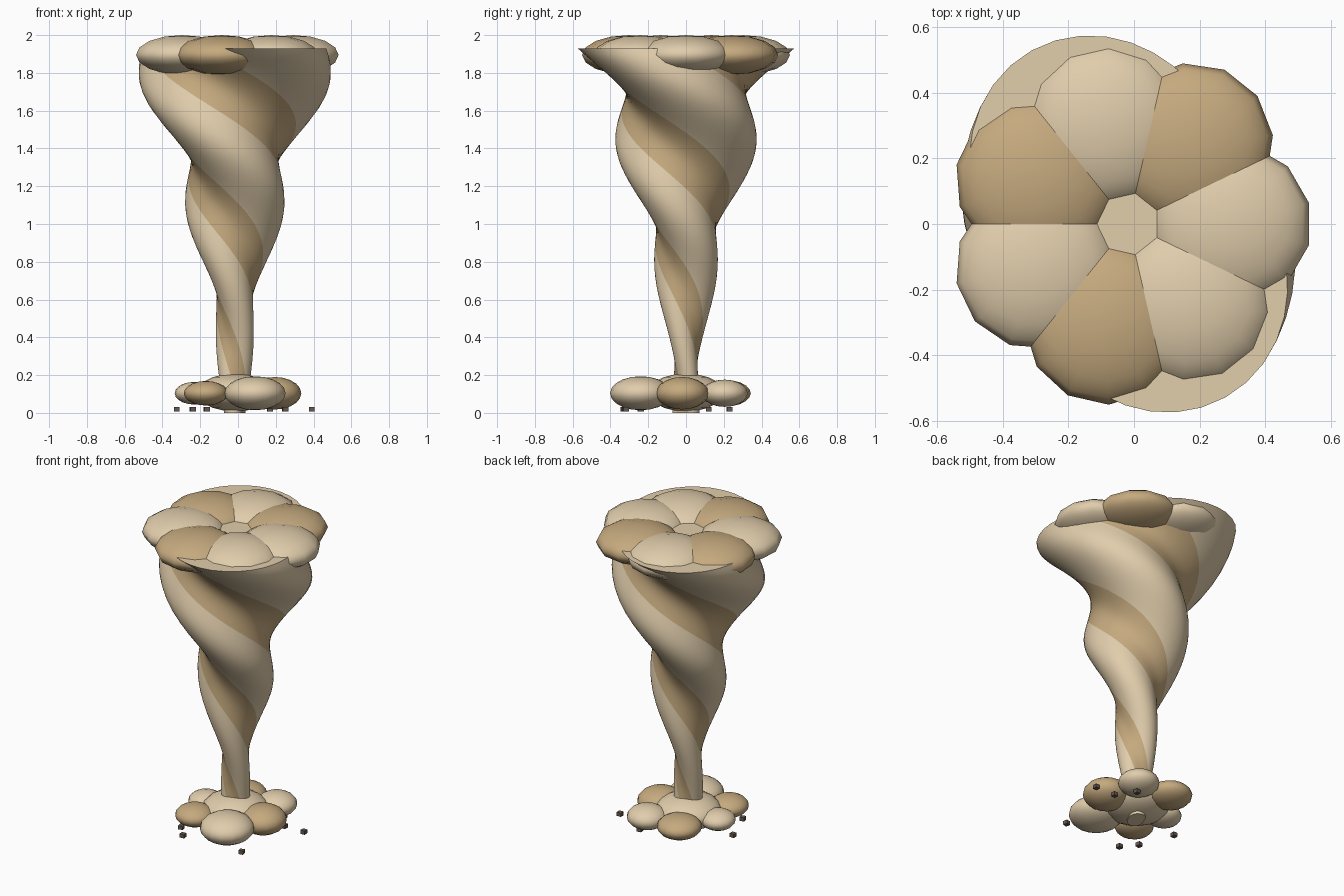
import bpy, bmesh
from math import sin, cos, pi, radians

if "Cube" in bpy.data.objects:
    bpy.data.objects.remove(bpy.data.objects["Cube"])

def mat(name, c):
    m = bpy.data.materials.new(name)
    m.diffuse_color = (*c, 1)
    m.use_nodes = True
    m.node_tree.nodes["Principled BSDF"].inputs["Base Color"].default_value = m.diffuse_color
    return m

LIGHT = mat("light_dust", (0.75, 0.61, 0.41))
DARK = mat("dark_dust", (0.56, 0.40, 0.21))
ROCK = mat("debris", (0.13, 0.10, 0.08))
CX = -0.017  # axis of the funnel

# Height, largest radius of the two-lobed section
PROFILE = [(0, .074), (.2, .086), (.4, .107), (.55, .131), (.72, .169), (.9, .218), (1.08, .272),
           (1.25, .326), (1.42, .384), (1.6, .45), (1.8, .534), (1.93, .605)]

def lobe_radius(z):
    # Smooth (Catmull-Rom style) interpolation of the profile
    n = len(PROFILE)
    for i in range(n - 1):
        (z0, a0), (z1, a1) = PROFILE[i], PROFILE[i + 1]
        if z <= z1 or i == n - 2:
            zp, ap = PROFILE[max(i - 1, 0)]
            zn, an = PROFILE[min(i + 2, n - 1)]
            h = z1 - z0
            t = (z - z0) / h
            m0, m1 = (a1 - ap) / (z1 - zp) * h, (an - a0) / (zn - z0) * h
            return ((2*t**3 - 3*t*t + 1) * a0 + (t**3 - 2*t*t + t) * m0
                    + (3*t*t - 2*t**3) * a1 + (t**3 - t*t) * m1)

# Twisted funnel with two dark stripes along the flat sides
def funnel(segs=48, rings=64, e=0.21):
    bm = bmesh.new()
    loops = []
    for j in range(rings + 1):
        z = 1.93 * j / rings
        a = lobe_radius(z)
        rot = -(z - 1.69) * pi / 0.71
        ring = []
        for i in range(segs):
            t = 2 * pi * i / segs
            r = a * (1 + e * cos(2 * t)) / (1 + e)
            ring.append(bm.verts.new((CX + r * cos(t + rot), r * sin(t + rot), z)))
        loops.append(ring)
    for lo, hi in zip(loops, loops[1:]):
        for i in range(segs):
            k = (i + 1) % segs
            f = bm.faces.new((lo[i], lo[k], hi[k], hi[i]))
            f.material_index = int(abs(sin(2 * pi * (i + .5) / segs)) > cos(radians(37)))
    bm.faces.new(loops[-1])
    bm.faces.new(loops[0][::-1])
    me = bpy.data.meshes.new("funnel")
    bm.to_mesh(me)
    bm.free()
    me.materials.append(LIGHT)
    me.materials.append(DARK)
    ob = bpy.data.objects.new("funnel", me)
    bpy.context.collection.objects.link(ob)
    bpy.context.view_layer.objects.active = ob
    ob.select_set(True)
    bpy.ops.object.shade_smooth_by_angle(angle=radians(40))

def puff(name, loc, r, rz, m, rot=0, segs=12, rings=8):
    bpy.ops.mesh.primitive_uv_sphere_add(segments=segs, ring_count=rings, radius=1,
                                         location=loc, rotation=(0, 0, rot))
    ob = bpy.context.object
    ob.name = name
    ob.scale = (r, r, rz)
    ob.data.materials.append(m)
    bpy.ops.object.shade_smooth()

funnel()

# Ring of cloud puffs around the top
for i in range(7):
    a = 2 * pi * i / 7
    puff(f"top_puff_{i}", (CX + .31 * cos(a), .31 * sin(a), 1.895), .248, .105,
         DARK if i % 2 else LIGHT, a + radians(15))

# Dust cloud at the base: centre mound and six puffs
puff("base_mound", (CX, 0, .108), .2, .1, LIGHT, 0, 16, 10)
BASE = [(.195, -.02, .14, .086), (.135, .205, .122, .072), (-.1, .21, .133, .07),
        (-.23, 0, .105, .06), (-.17, -.2, .117, .065), (.09, -.24, .162, .09)]
for i, (x, y, r, rz) in enumerate(BASE):
    puff(f"base_puff_{i}", (x, y, .104), r, rz, LIGHT if i % 2 else DARK, 0, 16, 10)

# Small debris blocks on the ground
for i, (x, y) in enumerate([(.39, .12), (.17, .23), (.25, -.32), (.25, .12),
                            (-.165, -.33), (-.24, -.24), (-.325, -.02)]):
    bpy.ops.mesh.primitive_cube_add(size=1, location=(x, y, .02), rotation=(0, 0, .1 * (i % 3)))
    ob = bpy.context.object
    ob.name = f"debris_{i}"
    ob.scale = (.03, .03, .024)
    ob.data.materials.append(ROCK)
